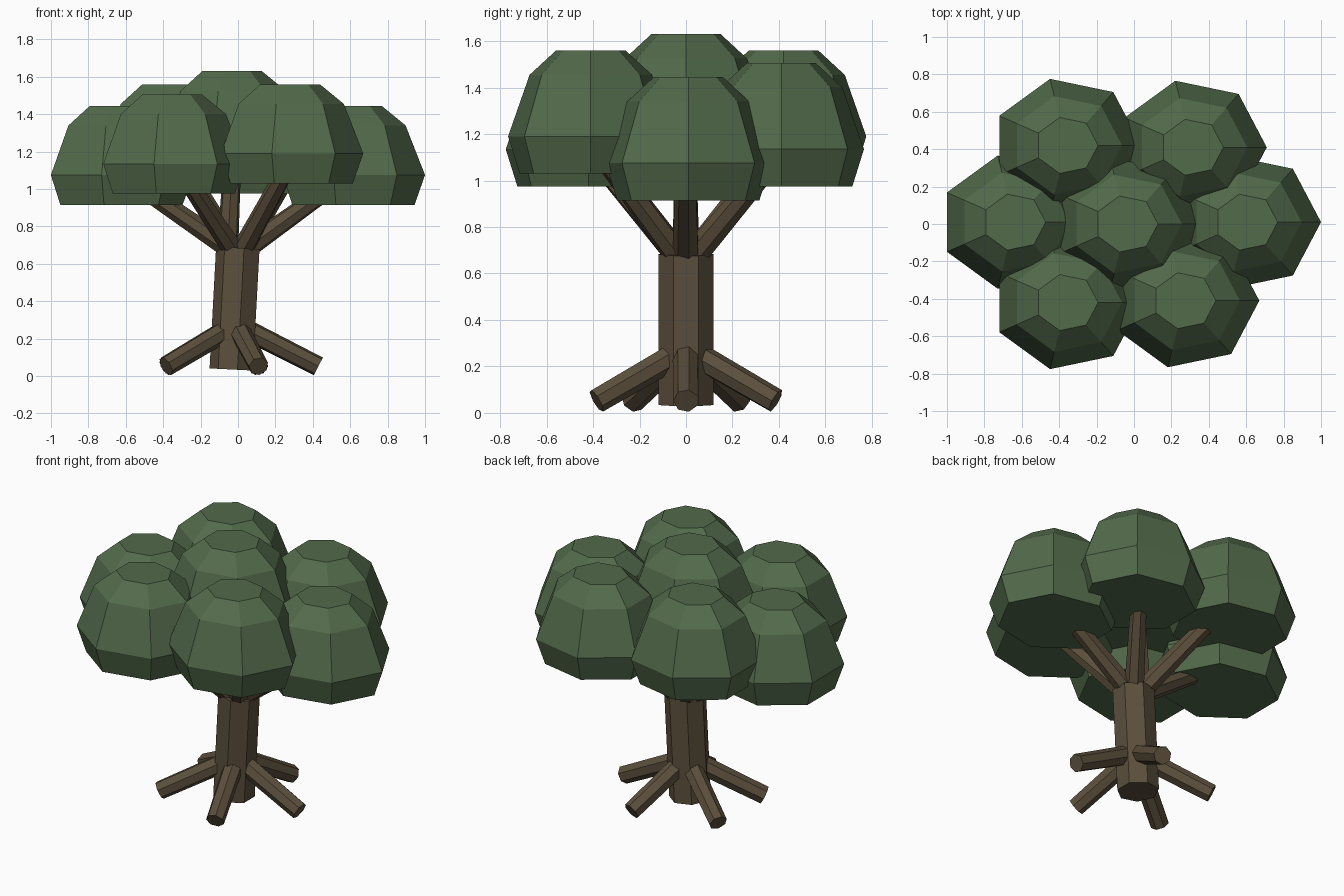
import bpy, bmesh, math
from mathutils import Vector

if "Cube" in bpy.data.objects:
    bpy.data.objects.remove(bpy.data.objects["Cube"])

SIDES = 7


def material(name, rgb):
    m = bpy.data.materials.new(name)
    m.diffuse_color = (*rgb, 1)
    m.use_nodes = True
    m.node_tree.nodes["Principled BSDF"].inputs["Base Color"].default_value = m.diffuse_color
    return m


LEAF = material("leaf_green", (0.085, 0.145, 0.07))
BARK = material("bark_brown", (0.105, 0.078, 0.045))


def finish(name, bm, mat):
    bmesh.ops.recalc_face_normals(bm, faces=bm.faces)
    mesh = bpy.data.meshes.new(name)
    bm.to_mesh(mesh)
    bm.free()
    mesh.materials.append(mat)
    ob = bpy.data.objects.new(name, mesh)
    bpy.context.collection.objects.link(ob)


def loft(name, rings, mat):
    """Skin a list of vertex rings and cap both ends."""
    bm = bmesh.new()
    loops = [[bm.verts.new(p) for p in ring] for ring in rings]
    for a, b in zip(loops, loops[1:]):
        for i in range(SIDES):
            j = (i + 1) % SIDES
            bm.faces.new((a[i], a[j], b[j], b[i]))
    bm.faces.new(loops[0][::-1])
    bm.faces.new(loops[-1])
    finish(name, bm, mat)


def limb(name, start, end, r0, r1):
    """Seven-sided tapered log between two points."""
    a, b = Vector(start), Vector(end)
    q = (b - a).to_track_quat('Z', 'Y')
    rings = []
    for c, r in ((a, r0), (b, r1)):
        ring = []
        for i in range(SIDES):
            t = math.pi + math.tau * i / SIDES
            ring.append(c + q @ Vector((r * math.cos(t), r * math.sin(t), 0)))
        rings.append(ring)
    loft(name, rings, BARK)


# Foliage clumps: (x, y, base height), all with one faceted dome profile
PROFILE = [(0.86, 0.0), (1.0, 0.16), (0.74, 0.425), (0.42, 0.53)]
CLUMPS = [(-0.04, 0, 1.10), (0.60, 0.01, 0.915), (-0.64, 0.01, 0.915),
          (0.27, -0.41, 1.03), (-0.36, 0.42, 1.03),
          (-0.36, -0.42, 0.975), (0.31, 0.41, 0.975)]
for n, (x, y, z) in enumerate(CLUMPS):
    rings = [[(x + 0.40 * s * math.cos(math.tau * i / SIDES),
               y + 0.365 * s * math.sin(math.tau * i / SIDES), z + h)
              for i in range(SIDES)] for s, h in PROFILE]
    loft(f"foliage_{n + 1}", rings, LEAF)

# Trunk, leaning slightly, flat side towards +x
rings = []
for cx, z, tilt in ((-0.03, 0.035, -0.05), (0.005, 0.685, -0.08)):
    ring = []
    for i in range(SIDES):
        t = math.pi + math.tau * i / SIDES
        dx = 0.122 * math.cos(t)
        ring.append((cx + dx, 0.122 * math.sin(t), z + tilt * dx))
    rings.append(ring)
loft("trunk", rings, BARK)

# Roots fanning out to the ground
ROOTS = [(0.43, 0), (0.11, 0.385), (0.11, -0.385), (-0.385, 0.23), (-0.385, -0.23)]
for n, (x, y) in enumerate(ROOTS):
    limb(f"root_{n + 1}", (-0.01, 0, 0.275), (x, y, 0.052), 0.058, 0.054)

# Branches reaching into the foliage
BRANCHES = [(0.46, 0, 0.98), (-0.48, 0, 0.98), (0.24, 0.33, 1.03),
            (0.24, -0.33, 1.07), (-0.26, 0.33, 1.07), (-0.26, -0.33, 1.03),
            (-0.03, 0, 1.15)]
for n, (x, y, z) in enumerate(BRANCHES):
    d = Vector((x, y)).normalized() * 0.055
    limb(f"branch_{n + 1}", (d.x, d.y, 0.69), (x, y, z), 0.058, 0.048)
